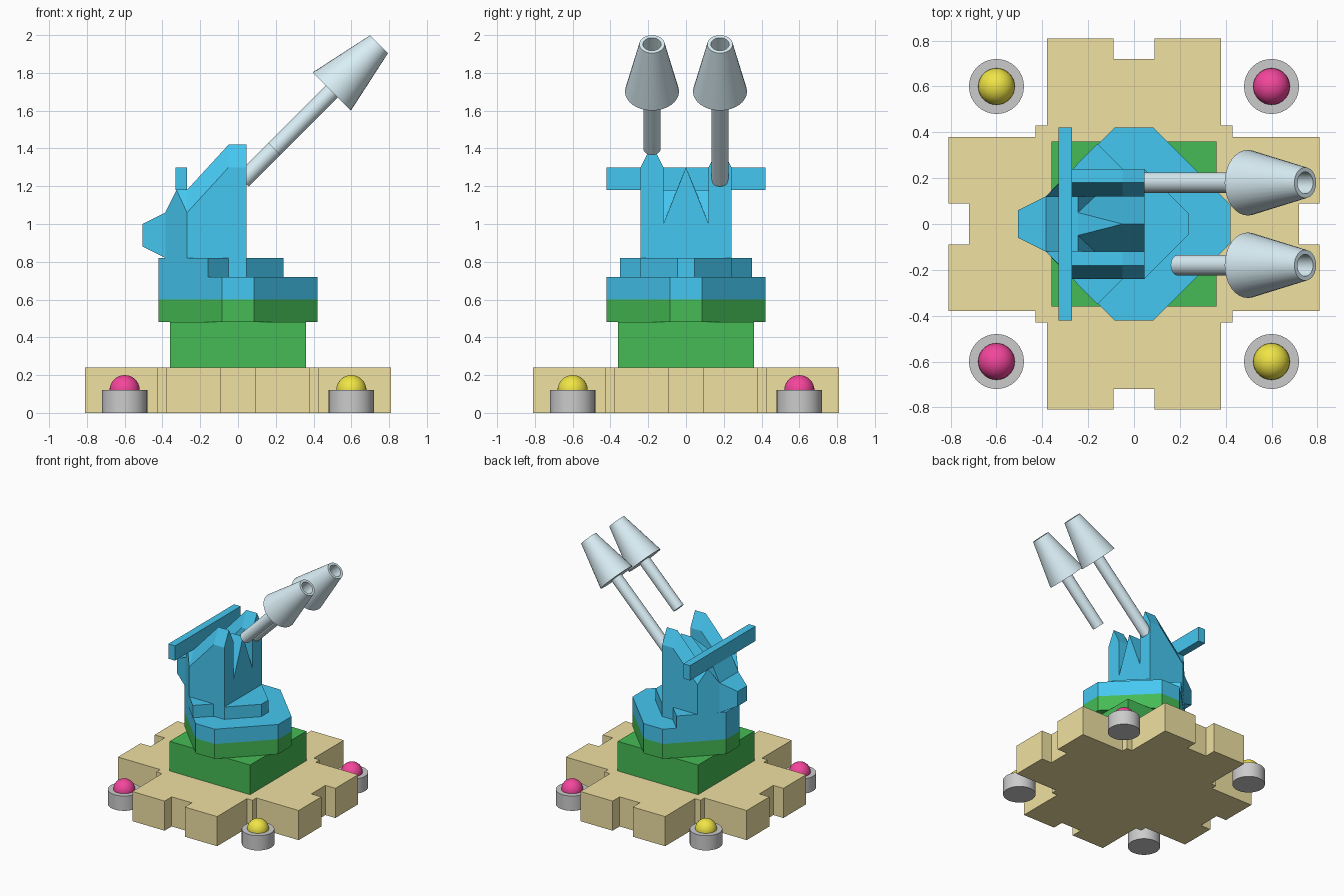
import bpy, bmesh
from math import radians
from mathutils import Vector, Matrix

if "Cube" in bpy.data.objects:
    bpy.data.objects.remove(bpy.data.objects["Cube"])


def material(name, rgb):
    m = bpy.data.materials.new(name)
    m.diffuse_color = (*rgb, 1)
    m.use_nodes = True
    m.node_tree.nodes["Principled BSDF"].inputs["Base Color"].default_value = m.diffuse_color
    return m


TAN = material("tan", (0.87, 0.75, 0.36))
GREEN = material("green", (0.06, 0.5, 0.09))
BLUE = material("blue", (0.06, 0.57, 0.88))
STEEL = material("pale_blue", (0.70, 0.86, 0.92))
RED = material("red", (0.90, 0.06, 0.33))
YELLOW = material("yellow", (0.87, 0.78, 0.06))


def finish(name, bm, mat=None, smooth=False):
    bmesh.ops.recalc_face_normals(bm, faces=bm.faces)
    me = bpy.data.meshes.new(name)
    bm.to_mesh(me)
    bm.free()
    ob = bpy.data.objects.new(name, me)
    bpy.context.collection.objects.link(ob)
    if mat:
        me.materials.append(mat)
    if smooth:
        bpy.ops.object.select_all(action='DESELECT')
        bpy.context.view_layer.objects.active = ob
        ob.select_set(True)
        bpy.ops.object.shade_smooth_by_angle(angle=radians(35))
    return ob


def extrude(name, points, vec, mat):
    """Prism from a closed 3D outline."""
    bm = bmesh.new()
    face = bm.faces.new([bm.verts.new(p) for p in points])
    top = bmesh.ops.extrude_face_region(bm, geom=[face], use_keep_orig=True)
    bmesh.ops.translate(bm, vec=vec, verts=[v for v in top["geom"] if isinstance(v, bmesh.types.BMVert)])
    return finish(name, bm, mat)


def slab(name, outline, z0, z1, mat):
    return extrude(name, [(x, y, z0) for x, y in outline], (0, 0, z1 - z0), mat)


def hull(name, points, mat):
    bm = bmesh.new()
    for p in points:
        bm.verts.new(p)
    bmesh.ops.convex_hull(bm, input=bm.verts)
    bmesh.ops.dissolve_limit(bm, angle_limit=radians(1), verts=bm.verts, edges=bm.edges)
    return finish(name, bm, mat)


def box(x0, x1, y):
    return [(x0, -y), (x1, -y), (x1, y), (x0, y)]


# Base plate: one quarter of the notched cross, turned four times
quarter = [(.72, .09), (.81, .09), (.81, .38), (.43, .38), (.43, .43),
           (.38, .43), (.38, .81), (.09, .81), (.09, .72)]
outline = []
for i in range(4):
    rot = Matrix.Rotation(radians(90 * i), 2)
    outline += [tuple(rot @ Vector(p)) for p in quarter]
slab("base_plate", outline, 0, .24, TAN)

# Corner posts with coloured domes
for sx in (-1, 1):
    for sy in (-1, 1):
        bm = bmesh.new()
        bmesh.ops.create_cone(bm, cap_ends=True, segments=32, radius1=.12, radius2=.12, depth=.12,
                              matrix=Matrix.Translation((sx * .6, sy * .6, .06)))
        finish("corner_post", bm, None, True)
        bm = bmesh.new()
        bmesh.ops.create_uvsphere(bm, u_segments=32, v_segments=16, radius=.08,
                                  matrix=Matrix.Translation((sx * .6, sy * .6, .12)))
        finish("corner_dome", bm, RED if sx == sy else YELLOW, True)

# Pedestal and octagonal turntable
slab("pedestal", box(-.36, .36, .36), .24, .48, GREEN)
a, b = .42, .085
octagon = [(a, -b), (a, b), (b, a), (-b, a), (-a, b), (-a, -b), (-b, -a), (b, -a)]
slab("turntable_lower", octagon, .48, .60, GREEN)
slab("turntable_upper", octagon, .60, .72, BLUE)
half = [(.24, .045), (.045, .24), (-.05, .24), (-.16, .35), (-.42, .085)]
slab("turret_step", half + [(x, -y) for x, y in reversed(half)], .72, .82, BLUE)

# Side plates with gabled tops and slanted rear ends
for s in (-1, 1):
    i, m, o = s * .12, s * .18, s * .24
    hull("side_plate",
         [(x, y, z) for y in (i, o) for x, z in
          ((.045, .82), (.045, 1.30), (-.05, 1.30), (-.27, 1.06), (-.27, .82))]
         + [(.045, m, 1.42), (-.05, m, 1.42), (-.27, m, 1.18)], BLUE)
    hull("side_plate_rear",
         [(x, y, z) for z in (.82, 1.06) for x, y in ((-.27, o), (-.27, i), (-.385, i))]
         + [(-.27, m, 1.18), (-.325, m, 1.18)], BLUE)

# Centre block, ridge between the plates, and rear nose
profile = [(.045, .82), (.045, 1.0), (-.17, 1.0), (-.245, 1.18), (-.325, 1.18), (-.385, 1.06), (-.385, .82)]
extrude("centre_block", [(x, -.12, z) for x, z in profile], (0, .24, 0), BLUE)
hull("centre_ridge",
     [(.045, 0, 1.3), (-.05, 0, 1.3)]
     + [(x, s * y, z) for s in (-1, 1) for x, y, z in
        ((.045, .12, 1.0), (-.17, .12, 1.0), (-.245, .05, 1.18))], BLUE)
hull("rear_nose",
     [(x, s * y, z) for s in (-1, 1) for x, y, z in
      ((-.385, .12, .82), (-.385, .12, 1.06), (-.505, .06, .88), (-.505, .06, 1.0))], BLUE)

# Cross bar
slab("cross_bar", box(-.33, -.27, .42), 1.18, 1.30, BLUE)


# Barrels: lathed about an axis raised 45 degrees, muzzle at the far end
def barrel(name, y, length):
    flare = -.354
    prof = [(0, -length), (.045, -length), (.045, flare), (.143, flare),
            (.067, 0), (.048, 0), (.048, -.15), (0, -.15)]
    bm = bmesh.new()
    vs = [bm.verts.new((r, 0, z)) for r, z in prof]
    es = [bm.edges.new(pair) for pair in zip(vs, vs[1:])]
    bmesh.ops.spin(bm, geom=vs + es, cent=(0, 0, 0), axis=(0, 0, 1),
                   angle=radians(360), steps=32, use_duplicate=False)
    bmesh.ops.remove_doubles(bm, verts=bm.verts, dist=1e-4)
    bm.transform(Matrix.Translation((.747, y, 1.952)) @ Matrix.Rotation(radians(45), 4, 'Y'))
    finish(name, bm, STEEL, True)


barrel("long_barrel", .18, 1.02)
barrel("short_barrel", -.18, .785)
